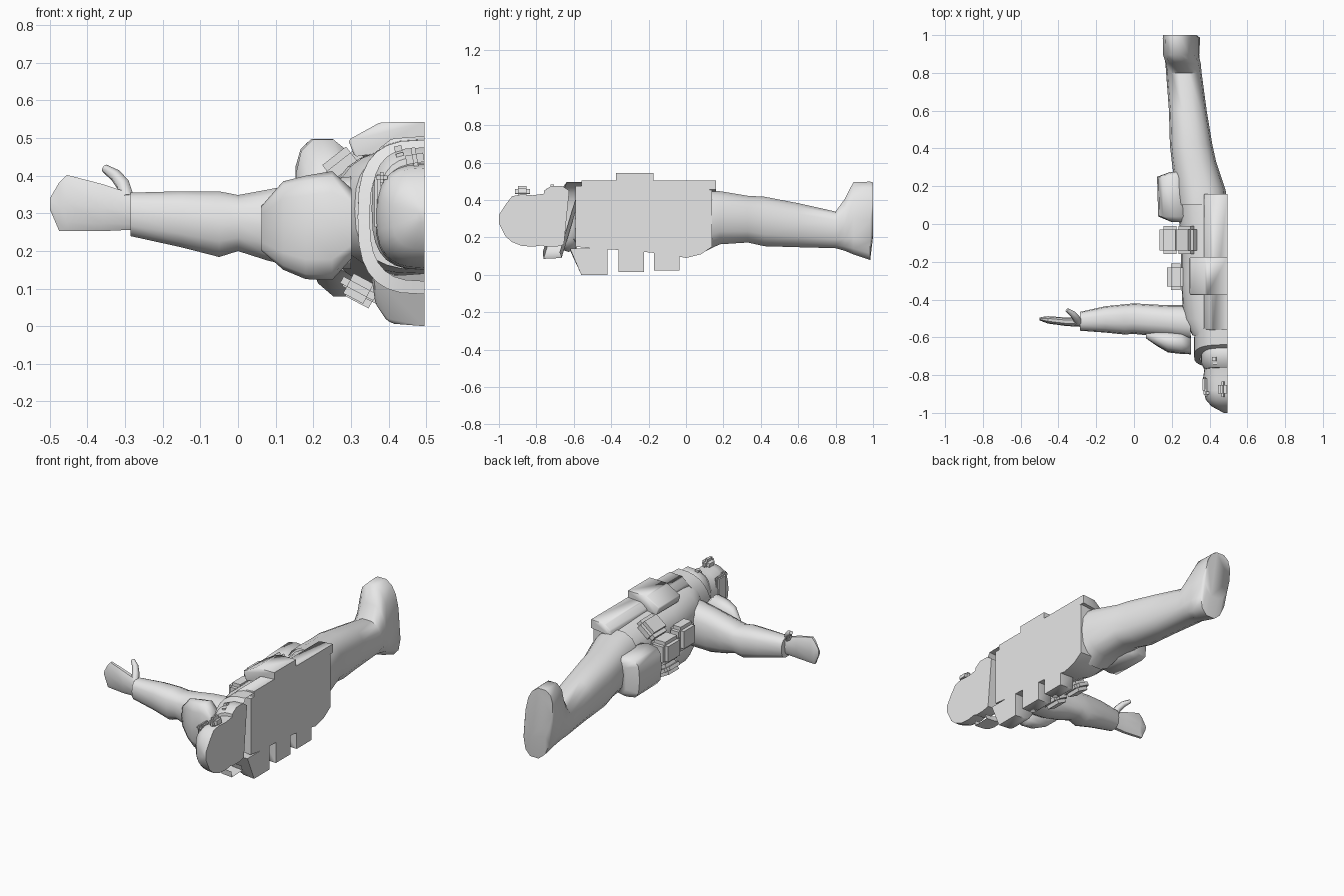
import bpy, bmesh, math
from mathutils import Matrix

MID = 0.495          # flat centre plane of the half figure
grey = bpy.data.materials.new("light_grey")
grey.diffuse_color = (0.8, 0.8, 0.8, 1)


def finish(name, bm, angle=40):
    bmesh.ops.recalc_face_normals(bm, faces=bm.faces)
    me = bpy.data.meshes.new(name)
    bm.to_mesh(me)
    bm.free()
    me.materials.append(grey)
    ob = bpy.data.objects.new(name, me)
    bpy.context.collection.objects.link(ob)
    bpy.ops.object.select_all(action='DESELECT')
    ob.select_set(True)
    bpy.context.view_layer.objects.active = ob
    bpy.ops.object.shade_smooth_by_angle(angle=math.radians(angle))
    return ob


def spow(v, p):
    return math.copysign(abs(v) ** p, v)


def loft(name, axis, stations, n=14, power=0.8, half=False, solid=True, caps=(True, True), shear=0.0, angle=40):
    """stations: (position, low_a, high_a, low_b, high_b, optional sideways lean).
    half gives only the -x side of the section; solid closes it on the centre plane."""
    bm = bmesh.new()
    rings = []
    for pos, a0, a1, b0, b1, *lean in stations:
        ring = []
        for i in range(n + 1 if half else n):
            t = math.pi / 2 + math.pi * i / n if half else 2 * math.pi * i / n
            if half:
                a = a1 + (a1 - a0) * spow(math.cos(t), power) if 0 < i < n else a1
            else:
                a = (a0 + a1) / 2 + (a1 - a0) / 2 * spow(math.cos(t), power)
            b = (b0 + b1) / 2 + (b1 - b0) / 2 * spow(math.sin(t), power)
            if lean:
                a -= lean[0] * (b - 0.29)
            ring.append(bm.verts.new((a, pos + shear * (b - 0.29), b) if axis == 'y' else (pos, a, b)))
        rings.append(ring)
    m = len(rings[0])
    for r, s in zip(rings, rings[1:]):
        for i in range(m if (solid or not half) else m - 1):
            j = (i + 1) % m
            bm.faces.new((r[i], r[j], s[j], s[i]))
    if caps[0]:
        bm.faces.new(rings[0][::-1])
    if caps[1]:
        bm.faces.new(rings[-1])
    return finish(name, bm, angle)


def prism(name, profile, y0, y1, taper=0.0):
    """x-z outline extruded along y; the low corners at y0 are pulled in by taper."""
    bm = bmesh.new()
    f = bm.faces.new([bm.verts.new((x, y0, z)) for x, z in profile])
    ext = bmesh.ops.extrude_face_region(bm, geom=[f])
    for v in ext['geom']:
        if isinstance(v, bmesh.types.BMVert):
            v.co.y = y1
    for v in bm.verts:
        if v.co.z < 0.06 and abs(v.co.y - y0) < 1e-5:
            v.co.y += taper
    # soften every edge that is not on the centre plane
    edges = [e for e in bm.edges if not any(abs(v.co.x - MID) < 1e-4 for v in e.verts)]
    bmesh.ops.bevel(bm, geom=edges, offset=0.006, segments=1, affect='EDGES', clamp_overlap=True)
    return finish(name, bm, 50)


def pouch(name, centre, size, tilt=0.0, bevel=0.02):
    """Rounded box tilted about the body's long axis."""
    bm = bmesh.new()
    bmesh.ops.create_cube(bm, size=1)
    bmesh.ops.scale(bm, vec=size, verts=bm.verts)
    bmesh.ops.bevel(bm, geom=bm.edges[:], offset=bevel, segments=2, affect='EDGES')
    bm.transform(Matrix.Translation(centre) @ Matrix.Rotation(math.radians(tilt), 4, 'Y'))
    return finish(name, bm, 50)


# torso
loft("torso", 'y', [
    (-0.59, 0.31, MID, 0.15, 0.475), (-0.50, 0.26, MID, 0.14, 0.475),
    (-0.30, 0.25, MID, 0.13, 0.475), (-0.10, 0.25, MID, 0.11, 0.47),
    (0.00, 0.24, MID, 0.09, 0.465), (0.08, 0.232, MID, 0.11, 0.46), (0.14, 0.225, MID, 0.15, 0.453)],
    half=True, power=0.75)
# leg and boot: toes point up, flat sole, foot leans outward
loft("leg_and_boot", 'y', [
    (0.10, 0.23, 0.495, 0.12, 0.458), (0.18, 0.22, 0.485, 0.16, 0.45),
    (0.33, 0.20, 0.435, 0.17, 0.425), (0.42, 0.19, 0.415, 0.15, 0.42),
    (0.60, 0.185, 0.385, 0.145, 0.385), (0.80, 0.17, 0.358, 0.14, 0.34),
    (0.85, 0.165, 0.352, 0.125, 0.41, 0.06), (0.895, 0.16, 0.342, 0.105, 0.50, 0.12),
    (0.985, 0.16, 0.342, 0.075, 0.502, 0.14), (1.0, 0.165, 0.335, 0.20, 0.497, 0.14)],
    caps=(False, True), angle=60)
# sleeve
loft("arm", 'x', [
    (-0.285, -0.565, -0.465, 0.238, 0.356), (-0.15, -0.575, -0.435, 0.208, 0.36),
    (-0.05, -0.585, -0.425, 0.182, 0.36), (0.0, -0.582, -0.42, 0.198, 0.35),
    (0.08, -0.59, -0.425, 0.172, 0.365), (0.18, -0.60, -0.43, 0.15, 0.385),
    (0.30, -0.62, -0.43, 0.15, 0.40)], caps=(True, False))
# hand and thumb
loft("hand", 'x', [
    (-0.50, -0.51, -0.495, 0.31, 0.34), (-0.475, -0.52, -0.49, 0.25, 0.385),
    (-0.455, -0.527, -0.488, 0.25, 0.405), (-0.36, -0.54, -0.495, 0.25, 0.38),
    (-0.27, -0.545, -0.495, 0.255, 0.35)], n=10)
curve = bpy.data.curves.new("thumb", 'CURVE')
curve.dimensions = '3D'
curve.bevel_depth = 0.018
curve.bevel_resolution = 1
curve.use_fill_caps = True
sp = curve.splines.new('POLY')
path = [(-0.295, -0.52, 0.34), (-0.305, -0.50, 0.375), (-0.325, -0.475, 0.40), (-0.355, -0.455, 0.42)]
sp.points.add(len(path) - 1)
for p, c, r in zip(sp.points, path, (1.2, 1.1, 0.95, 0.6)):
    p.co = (*c, 1)
    p.radius = r
curve.materials.append(grey)
thumb = bpy.data.objects.new("thumb", curve)
bpy.context.collection.objects.link(thumb)

# shoulder pad
loft("shoulder_pad", 'x', [
    (0.063, -0.605, -0.575, 0.20, 0.32), (0.12, -0.645, -0.57, 0.15, 0.385),
    (0.18, -0.68, -0.565, 0.125, 0.40), (0.25, -0.688, -0.57, 0.122, 0.412),
    (0.302, -0.69, -0.59, 0.18, 0.365)], n=12, power=0.7, angle=60)

# collar ring leaning back toward the spine
loft("collar", 'y', [
    (-0.625, 0.35, MID, 0.12, 0.46), (-0.605, 0.318, MID, 0.09, 0.497),
    (-0.70, 0.318, MID, 0.085, 0.495), (-0.715, 0.35, MID, 0.12, 0.46)],
    half=True, solid=False, caps=(False, False), power=0.7, shear=0.3)
# face guard behind the collar
loft("face_guard", 'y', [
    (-0.64, 0.37, MID, 0.16, 0.45), (-0.68, 0.355, MID, 0.15, 0.475),
    (-0.74, 0.355, MID, 0.15, 0.475), (-0.775, 0.375, MID, 0.165, 0.45)],
    half=True, power=0.7, shear=0.1)
# helmet
loft("helmet", 'y', [
    (-0.75, 0.375, MID, 0.16, 0.435), (-0.82, 0.365, MID, 0.15, 0.425),
    (-0.88, 0.367, MID, 0.155, 0.43), (-0.93, 0.38, MID, 0.175, 0.42),
    (-0.965, 0.41, MID, 0.205, 0.375), (-1.0, 0.475, MID, 0.275, 0.32)],
    half=True, power=0.75, angle=60)
pouch("ear_piece", (0.375, -0.85, 0.33), (0.025, 0.08, 0.15), 0, 0.008)
pouch("goggles", (0.47, -0.875, 0.445), (0.048, 0.08, 0.06), -10, 0.018)
pouch("ear_knob", (0.382, -0.895, 0.395), (0.03, 0.035, 0.03), 0, 0.01)
pouch("breathing_valve", (0.43, -0.715, 0.455), (0.06, 0.06, 0.05), -15, 0.02)

# chest plate and chest pouch
prism("chest_plate", [(MID, 0.455), (0.37, 0.44), (0.372, 0.47), (0.41, 0.50), (MID, 0.505)], -0.56, 0.16)
prism("chest_pouch", [(MID, 0.48), (0.31, 0.45), (0.293, 0.495), (0.38, 0.543), (MID, 0.543)], -0.375, -0.175)

# pack and pouches along the spine
prism("back_pack", [(MID, 0.14), (0.355, 0.13), (0.365, 0.06), (0.395, 0.015), (0.42, 0.004), (MID, 0.0)],
      -0.62, -0.42, taper=0.06)
prism("back_pouch_upper", [(MID, 0.14), (0.40, 0.14), (0.40, 0.03), (0.42, 0.015), (MID, 0.015)], -0.36, -0.225)
prism("back_pouch_lower", [(MID, 0.12), (0.40, 0.12), (0.40, 0.035), (0.42, 0.024), (MID, 0.024)], -0.17, -0.035)

# belt and side pouches: name, centre, size, tilt
for name, c, s, t in [
    ("belt_pouch_front", (0.277, -0.085, 0.425), (0.12, 0.15, 0.07), -38),
    ("belt_pouch_side", (0.19, -0.085, 0.325), (0.11, 0.15, 0.13), 0),
    ("belt_pouch_rear", (0.33, -0.10, 0.09), (0.11, 0.13, 0.06), 28),
    ("side_pouch", (0.22, -0.28, 0.32), (0.09, 0.14, 0.14), 0),
    ("side_pouch_rear", (0.32, -0.29, 0.10), (0.10, 0.13, 0.06), 28),
]:
    pouch(name, c, s, t)
# large hip bag
loft("hip_bag", 'y', [
    (0.01, 0.20, 0.29, 0.20, 0.36), (0.04, 0.128, 0.29, 0.17, 0.395),
    (0.25, 0.122, 0.29, 0.17, 0.40), (0.275, 0.19, 0.27, 0.19, 0.38)], n=12, power=0.6, angle=60)
